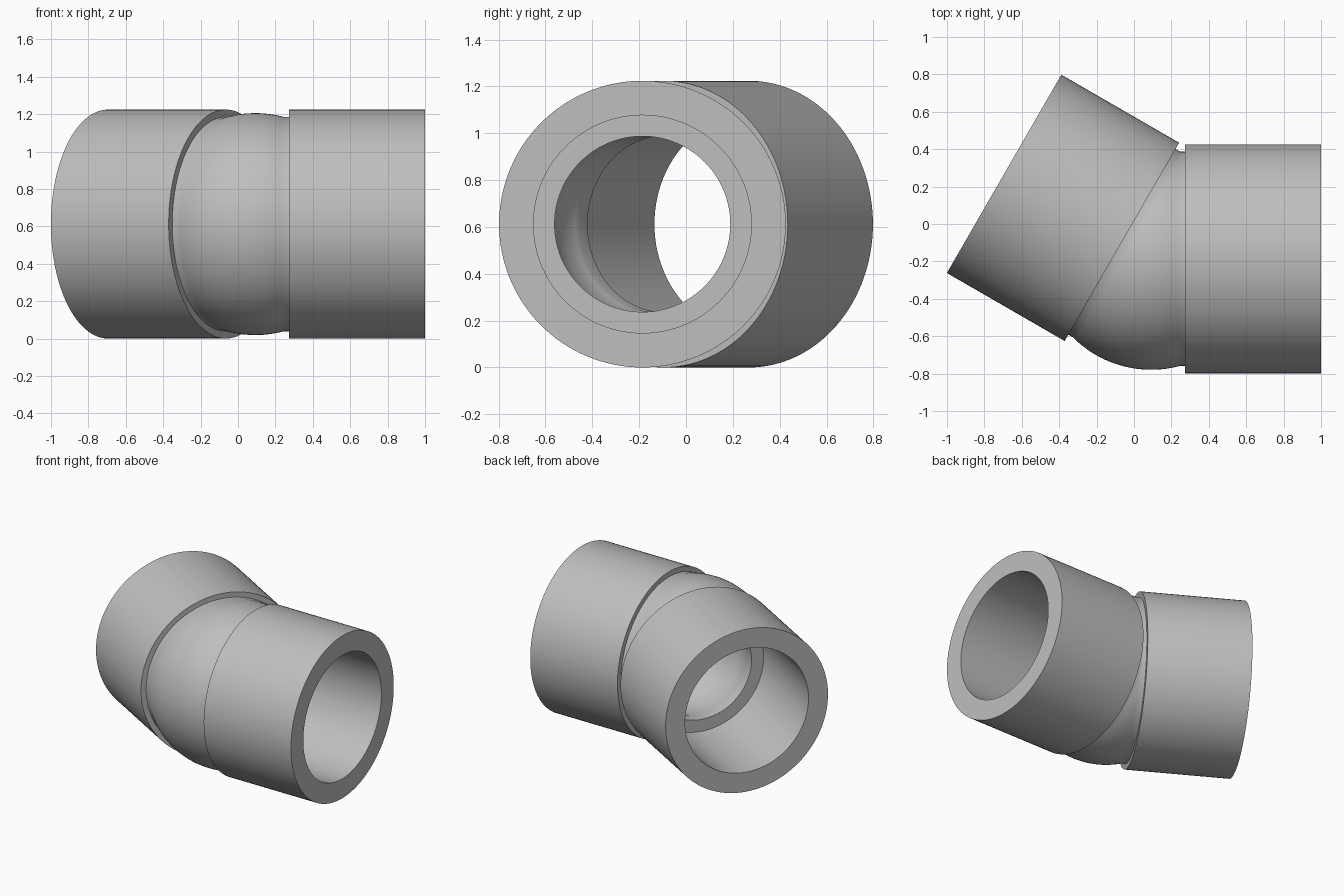
import bpy, bmesh
from math import radians, sin, cos, tan, pi
from mathutils import Matrix, Vector

if "Cube" in bpy.data.objects:
    bpy.data.objects.remove(bpy.data.objects["Cube"], do_unlink=True)

# Main dimensions; the two sockets meet at a 30 degree bend
HALF_BEND = radians(15)
SOCKET_R, NECK_R, SOCKET_BORE, INNER_BORE = 0.612, 0.573, 0.465, 0.375
SHOULDER, END = 0.181, 0.908
CENTRE = Vector((0.092, -0.186, 0.612))
SEGMENTS = 128


def ball_arc(neck_radius, steps=16):
    """Ball joint arc tangent to the bend, ending where the neck begins."""
    r = neck_radius / cos(HALF_BEND)
    start = -HALF_BEND * 1.3
    angles = [start + (HALF_BEND - start) * i / steps for i in range(steps + 1)]
    return [(r * sin(a), r * cos(a)) for a in angles]


# Half profile (distance along axis, radius): outer skin, socket, then inner bore
profile = ball_arc(NECK_R)
profile += [(SHOULDER, NECK_R), (SHOULDER, SOCKET_R), (END, SOCKET_R),
            (END, SOCKET_BORE), (SHOULDER, SOCKET_BORE), (SHOULDER, INNER_BORE)]
profile += reversed(ball_arc(INNER_BORE))

# Revolve the profile around the socket axis
bm = bmesh.new()
verts = [bm.verts.new((d, r, 0)) for d, r in profile]
edges = [bm.edges.new(pair) for pair in zip(verts, verts[1:])]
bmesh.ops.spin(bm, geom=verts + edges, cent=(0, 0, 0), axis=(1, 0, 0),
               angle=2 * pi, steps=SEGMENTS, use_duplicate=False)
bmesh.ops.remove_doubles(bm, verts=bm.verts[:], dist=0.0001)

# Trim on the mitre plane of the bend and mirror to form the second socket
normal = Vector((cos(HALF_BEND), -sin(HALF_BEND), 0))
bmesh.ops.bisect_plane(bm, geom=bm.verts[:] + bm.edges[:] + bm.faces[:],
                       dist=0.00005, plane_co=(0, 0, 0), plane_no=normal,
                       clear_inner=True)
copy = bmesh.ops.duplicate(bm, geom=bm.verts[:] + bm.edges[:] + bm.faces[:])
new_verts = [g for g in copy["geom"] if isinstance(g, bmesh.types.BMVert)]
bmesh.ops.transform(bm, matrix=Matrix.Scale(-1, 4, normal), verts=new_verts)
bmesh.ops.remove_doubles(bm, verts=bm.verts[:], dist=0.0002)
bmesh.ops.recalc_face_normals(bm, faces=bm.faces[:])
bmesh.ops.translate(bm, verts=bm.verts[:], vec=CENTRE)

mesh = bpy.data.meshes.new("pipe_elbow")
bm.to_mesh(mesh)
bm.free()
elbow = bpy.data.objects.new("pipe_elbow", mesh)
bpy.context.collection.objects.link(elbow)

# Plain grey material
grey = bpy.data.materials.new("light_grey")
grey.use_nodes = True
colour = (0.52, 0.52, 0.52, 1)
grey.diffuse_color = colour
grey.node_tree.nodes["Principled BSDF"].inputs["Base Color"].default_value = colour
mesh.materials.append(grey)

# Smooth walls with crisp rims
bpy.ops.object.select_all(action="DESELECT")
elbow.select_set(True)
bpy.context.view_layer.objects.active = elbow
bpy.ops.object.shade_smooth_by_angle(angle=radians(35))
